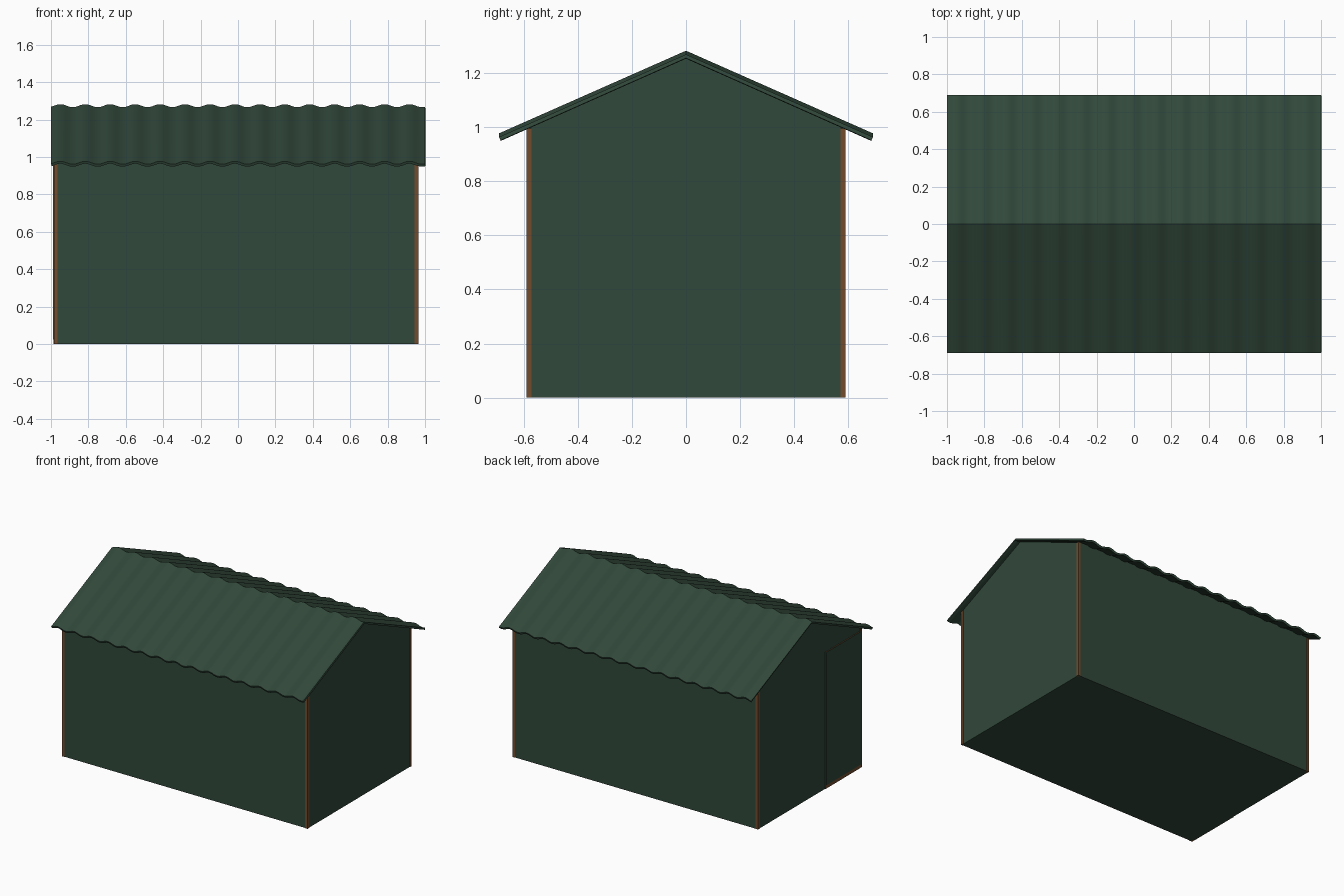
import bpy, bmesh, math

if "Cube" in bpy.data.objects:
    bpy.data.objects.remove(bpy.data.objects["Cube"])

def material(name, rgb):
    m = bpy.data.materials.new(name)
    m.diffuse_color = (*rgb, 1)
    m.use_nodes = True
    m.node_tree.nodes["Principled BSDF"].inputs["Base Color"].default_value = m.diffuse_color
    return m

GREEN = material("dark green metal", (0.031, 0.065, 0.043))
BROWN = material("wood brown", (0.17, 0.072, 0.026))

X0, X1, Y = -0.985, 0.965, 0.59      # outer wall limits
EAVE, RIDGE, SLOPE = 1.0, 1.255, 0.442

def finish(name, bm, mat):
    bmesh.ops.recalc_face_normals(bm, faces=bm.faces)
    me = bpy.data.meshes.new(name)
    bm.to_mesh(me)
    bm.free()
    me.materials.append(mat)
    ob = bpy.data.objects.new(name, me)
    bpy.context.collection.objects.link(ob)
    return ob

def box(name, lo, hi, mat):
    bm = bmesh.new()
    bmesh.ops.create_cube(bm, size=1)
    for v in bm.verts:
        v.co = [lo[i] + (v.co[i] + 0.5) * (hi[i] - lo[i]) for i in range(3)]
    return finish(name, bm, mat)

def gable(name, xa, xb):
    bm = bmesh.new()
    w = Y - 0.018
    prof = [(-w, 0), (w, 0), (w, EAVE), (0, RIDGE), (-w, EAVE)]
    f = bm.faces.new([bm.verts.new((xa, y, z)) for y, z in prof])
    ext = bmesh.ops.extrude_face_region(bm, geom=[f])
    for v in ext["geom"]:
        if isinstance(v, bmesh.types.BMVert):
            v.co.x = xb
    return finish(name, bm, GREEN)

# floor and walls
box("floor", (X0 + 0.003, -Y + 0.003, 0), (X1 - 0.003, Y - 0.003, 0.01), GREEN)
box("front_wall", (X0 + 0.018, -Y + 0.003, 0), (X1 - 0.018, -Y + 0.018, EAVE), GREEN)
box("back_wall", (X0 + 0.018, Y - 0.018, 0), (X1 - 0.018, Y - 0.003, EAVE), GREEN)
gable("right_gable", X1 - 0.018, X1 - 0.003)
gable("left_gable", X0 + 0.003, X0 + 0.018)

# corner posts
for px, sx in ((X0, "left"), (X1 - 0.02, "right")):
    for py, sy in ((-Y, "front"), (Y - 0.02, "back")):
        box(f"{sy}_{sx}_post", (px, py, 0), (px + 0.02, py + 0.02, EAVE - 0.005), BROWN)

# door on the left gable: thin wooden backing with a green panel
box("door_frame", (X0 - 0.001, -0.57, 0), (X0 + 0.006, -0.175, 0.98), BROWN)
box("door_panel", (X0 - 0.004, -0.568, 0.025), (X0 + 0.002, -0.18, 0.978), GREEN)

# corrugated roof
bm = bmesh.new()
n = 15 * 12
cols = []
for i in range(n + 1):
    x = -1 + 2 * i / n
    wave = 0.008 * math.cos((x + 0.95) / 2 * 15 * math.tau)
    cols.append([bm.verts.new((x, y, 1.274 + wave - SLOPE * abs(y)))
                 for y in (-0.69, 0, 0.69)])
for a, b in zip(cols, cols[1:]):
    for j in (0, 1):
        bm.faces.new((a[j], b[j], b[j + 1], a[j + 1]))
roof = finish("corrugated_roof", bm, GREEN)
if roof.data.polygons[0].normal.z < 0:
    roof.data.flip_normals()
solid = roof.modifiers.new("thickness", "SOLIDIFY")
solid.thickness = 0.014
solid.offset = -1
bpy.context.view_layer.objects.active = roof
roof.select_set(True)
bpy.ops.object.modifier_apply(modifier="thickness")
bpy.ops.object.shade_smooth_by_angle(angle=math.radians(30))
